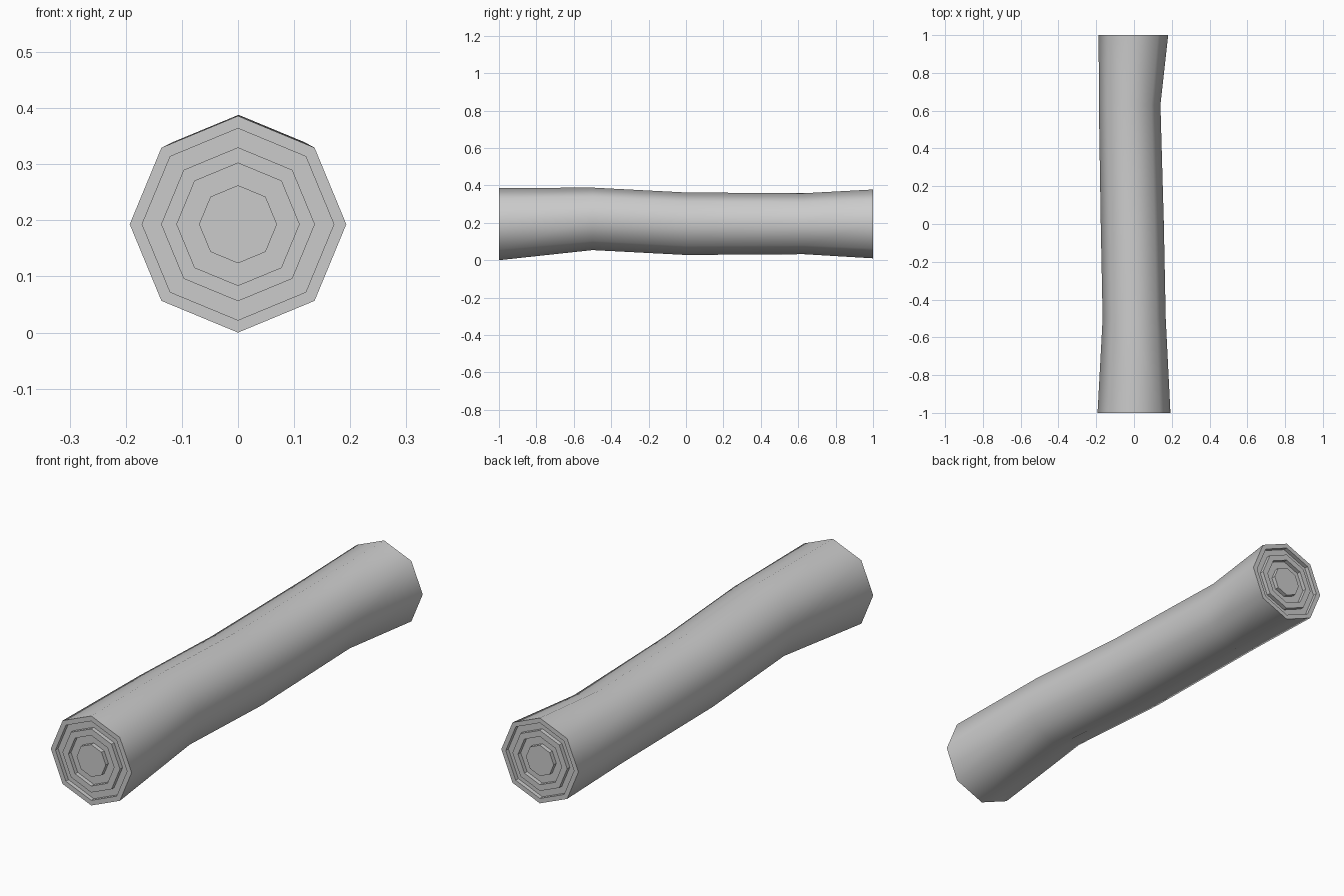
import bpy, bmesh, math

if "Cube" in bpy.data.objects:
    bpy.data.objects.remove(bpy.data.objects["Cube"])

SIDES = 8
DEPTH = 0.018
# Log stations: y, centre x, centre z, radius
STATIONS = [(-1, 0, 0.193, 0.193), (-0.5, 0.001, 0.221, 0.167),
            (0, -0.009, 0.195, 0.167), (0.63, -0.023, 0.195, 0.163),
            (1, -0.003, 0.194, 0.184)]
# Growth ring radii as a share of the end radius
RINGS = [0.885, 0.71, 0.565, 0.36]

mat = bpy.data.materials.new("wood_grey")
mat.use_nodes = True
grey = (0.6, 0.6, 0.6, 1)
mat.diffuse_color = grey
mat.node_tree.nodes["Principled BSDF"].inputs["Base Color"].default_value = grey

bm = bmesh.new()


def loop(y, cx, cz, r):
    angles = [math.tau * i / SIDES for i in range(SIDES)]
    return [bm.verts.new((cx + r * math.cos(a), y, cz + r * math.sin(a))) for a in angles]


def bridge(a, b, smooth=False):
    for i in range(SIDES):
        j = (i + 1) % SIDES
        bm.faces.new((a[i], a[j], b[j], b[i])).smooth = smooth


# Bark, smooth around the trunk
bark = [loop(*s) for s in STATIONS]
for a, b in zip(bark, bark[1:]):
    bridge(a, b, True)

# Stepped growth rings on both ends, alternately sunk and raised
for station, rim in ((STATIONS[0], bark[0]), (STATIONS[-1], bark[-1])):
    y, cx, cz, r = station
    levels = (y, y - math.copysign(DEPTH, y))
    prev = rim
    for n, share in enumerate(RINGS):
        edge = loop(levels[n % 2], cx, cz, r * share)
        step = loop(levels[(n + 1) % 2], cx, cz, r * share)
        bridge(prev, edge)
        bridge(edge, step)
        prev = step
    bm.faces.new(prev)

bmesh.ops.recalc_face_normals(bm, faces=bm.faces)

# Crisp edges everywhere on the cut ends
for e in bm.edges:
    e.smooth = all(f.smooth for f in e.link_faces)

mesh = bpy.data.meshes.new("log")
bm.to_mesh(mesh)
bm.free()
mesh.materials.append(mat)
log = bpy.data.objects.new("log", mesh)
bpy.context.collection.objects.link(log)
